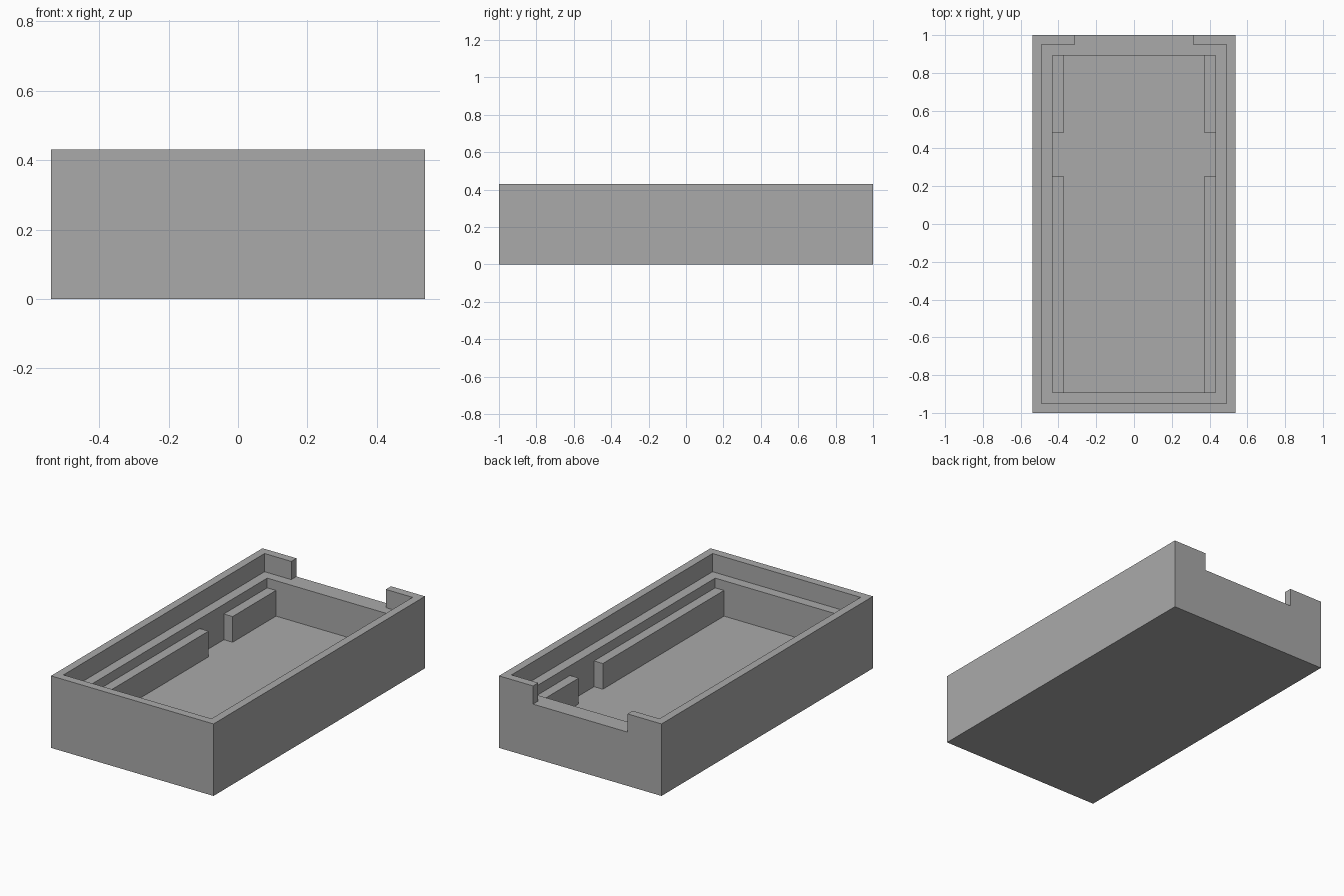
import bpy
import bmesh
from mathutils import Vector

default = bpy.data.objects.get("Cube")
if default:
    bpy.data.objects.remove(default, do_unlink=True)

# Main dimensions
HALF_X, HALF_Y, HEIGHT = 0.538, 1.0, 0.431
LEDGE_Z, RIB_TOP, FLOOR_Z = 0.322, 0.264, 0.11
RECESS_X, RECESS_Y = 0.49, 0.951
POCKET_X, POCKET_Y = 0.431, 0.892
RIB_X = 0.373
ABOVE = HEIGHT + 0.1

grey = bpy.data.materials.new("plain_grey")
grey.use_nodes = True
colour = (0.4, 0.4, 0.4, 1.0)
grey.diffuse_color = colour
grey.node_tree.nodes["Principled BSDF"].inputs["Base Color"].default_value = colour


def box(name, low, high):
    """Axis-aligned box between two corners."""
    low, high = Vector(low), Vector(high)
    bm = bmesh.new()
    bmesh.ops.create_cube(bm, size=1)
    for v in bm.verts:
        v.co = (low + high) / 2 + v.co * (high - low)
    mesh = bpy.data.meshes.new(name)
    bm.to_mesh(mesh)
    bm.free()
    mesh.materials.append(grey)
    obj = bpy.data.objects.new(name, mesh)
    bpy.context.collection.objects.link(obj)
    return obj


def carve(target, name, low, high):
    """Cut a box out of the target and discard the cutter."""
    cutter = box(name, low, high)
    cutter.hide_render = True
    mod = target.modifiers.new(name, "BOOLEAN")
    mod.operation = "DIFFERENCE"
    mod.solver = "EXACT"
    mod.object = cutter
    bpy.context.view_layer.objects.active = target
    bpy.ops.object.modifier_apply(modifier=mod.name)
    bpy.data.objects.remove(cutter, do_unlink=True)


# Outer block
tray = box("tray", (-HALF_X, -HALF_Y, 0), (HALF_X, HALF_Y, HEIGHT))

# Lid recess, leaving the rim and the ledge
carve(tray, "lid_recess", (-RECESS_X, -RECESS_Y, LEDGE_Z), (RECESS_X, RECESS_Y, ABOVE))

# Opening through the back rim, level with the ledge
carve(tray, "back_notch", (-0.313, 0.5, LEDGE_Z), (0.313, HALF_Y + 0.1, ABOVE))

# Main pocket down to the tops of the side ribs
carve(tray, "pocket", (-POCKET_X, -POCKET_Y, RIB_TOP), (POCKET_X, POCKET_Y, ABOVE))

# Channel between the ribs, down to the floor
carve(tray, "channel", (-RIB_X, -POCKET_Y, FLOOR_Z), (RIB_X, POCKET_Y, ABOVE))

# Gap that splits each side rib into a long and a short piece
carve(tray, "rib_gap", (-POCKET_X, 0.254, FLOOR_Z), (POCKET_X, 0.482, ABOVE))
